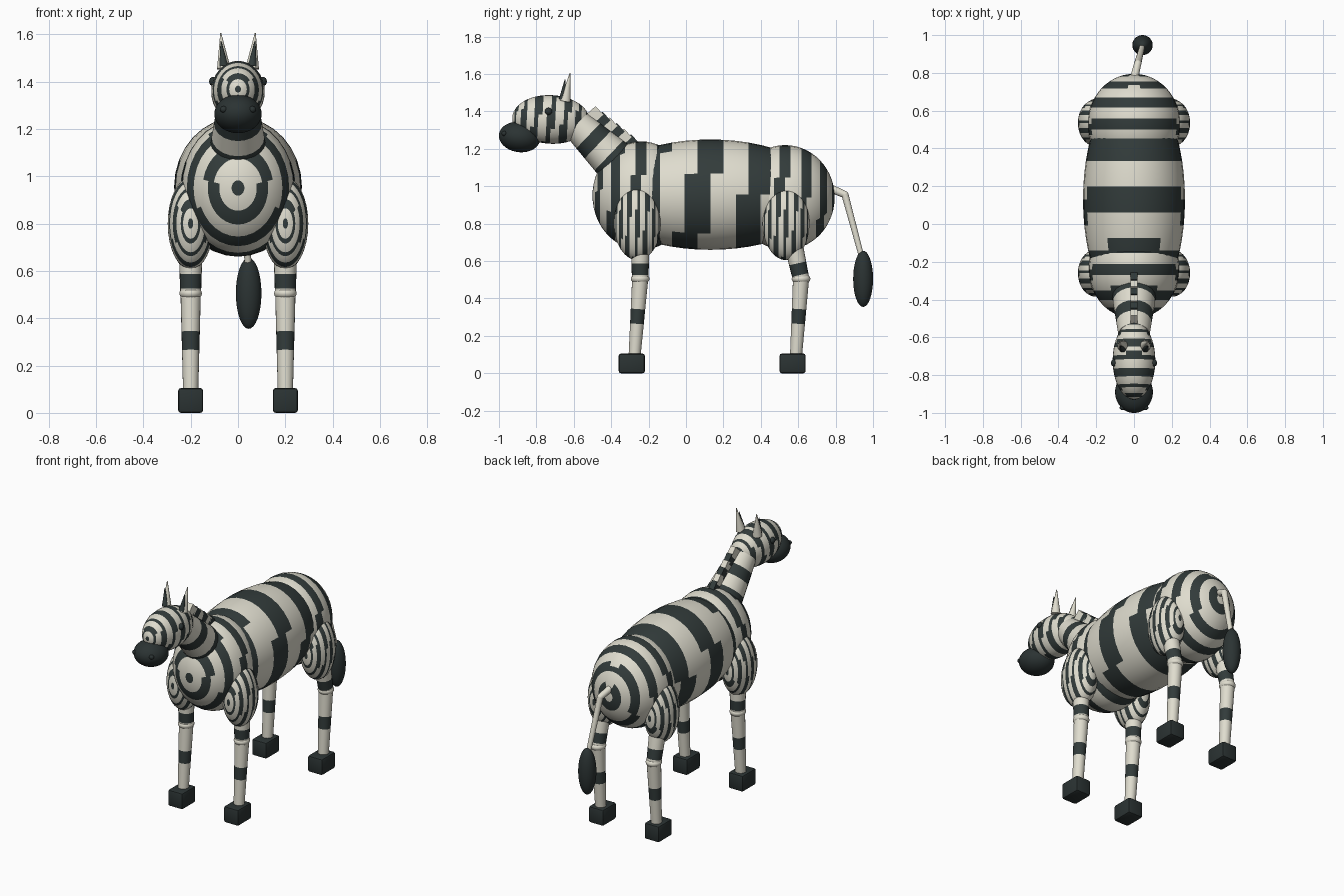
import bpy, bmesh, math
from mathutils import Vector, Matrix

if "Cube" in bpy.data.objects:
    bpy.data.objects.remove(bpy.data.objects["Cube"])


def material(name, colour):
    m = bpy.data.materials.new(name)
    m.use_nodes = True
    m.diffuse_color = (*colour, 1)
    m.node_tree.nodes["Principled BSDF"].inputs["Base Color"].default_value = (*colour, 1)
    return m


CREAM = material("cream coat", (0.74, 0.72, 0.62))
DARK = material("dark stripe", (0.032, 0.044, 0.043))
HOOF = material("hoof and muzzle", (0.024, 0.033, 0.033))


def finish(name, bm, mats, smooth=True):
    bmesh.ops.recalc_face_normals(bm, faces=bm.faces)
    mesh = bpy.data.meshes.new(name)
    bm.to_mesh(mesh)
    bm.free()
    for m in mats:
        mesh.materials.append(m)
    ob = bpy.data.objects.new(name, mesh)
    bpy.context.collection.objects.link(ob)
    if smooth:
        bpy.ops.object.select_all(action="DESELECT")
        ob.select_set(True)
        bpy.context.view_layer.objects.active = ob
        bpy.ops.object.shade_smooth_by_angle(angle=math.radians(40))
    return ob


def ellipsoid(name, centre, radii, mats, stripes=0, tilt=0, segs=32, rings=28):
    """Sphere with its poles along y; stripes are leaning bands of latitude."""
    bm = bmesh.new()
    bmesh.ops.create_uvsphere(bm, u_segments=segs, v_segments=rings, radius=1,
                              matrix=Matrix.Rotation(math.pi / 2, 4, "X"))
    if stripes:
        for f in bm.faces:
            c = f.calc_center_median().normalized()
            phase = stripes * math.acos(-c.y) / math.pi - 0.22 * c.z
            f.material_index = int(abs(phase - round(phase)) < 0.225)
    place = (Matrix.Translation(centre) @ Matrix.Rotation(math.radians(tilt), 4, "X")
             @ Matrix.Diagonal((*radii, 1)))
    bm.transform(place)
    return finish(name, bm, mats)


def limb(name, a, b, ra, rb, cuts=(), mats=(CREAM, DARK), segs=20):
    """Tapered round bar; the colour alternates at each cut (fraction of length)."""
    a, b = Vector(a), Vector(b)
    turn = (b - a).to_track_quat("Z", "Y").to_matrix()
    bm = bmesh.new()
    loops = []
    for t in (0, *cuts, 1):
        r = ra + (rb - ra) * t
        loops.append([bm.verts.new(a.lerp(b, t) + turn @ Vector(
            (r * math.cos(k * math.tau / segs), r * math.sin(k * math.tau / segs), 0)))
            for k in range(segs)])
    for i, (lo, hi) in enumerate(zip(loops, loops[1:])):
        for k in range(segs):
            n = (k + 1) % segs
            bm.faces.new((lo[k], lo[n], hi[n], hi[k])).material_index = i % 2
    bm.faces.new(loops[0])
    bm.faces.new(loops[-1]).material_index = (len(loops) - 2) % 2
    return finish(name, bm, mats)


def box(name, centre, size, mat, tilt=0, bevel=0):
    bm = bmesh.new()
    bmesh.ops.create_cube(bm, size=1)
    bm.transform(Matrix.Translation(centre) @ Matrix.Rotation(math.radians(tilt), 4, "X")
                 @ Matrix.Diagonal((*size, 1)))
    if bevel:
        bmesh.ops.bevel(bm, geom=bm.edges[:], offset=bevel, segments=2,
                        profile=0.5, affect="EDGES")
    return finish(name, bm, [mat], smooth=bool(bevel))


COAT = [CREAM, DARK]

# Body masses
ellipsoid("barrel", (0, 0.13, 0.955), (0.27, 0.62, 0.295), COAT, 6.4)
ellipsoid("chest", (0, -0.24, 0.95), (0.24, 0.26, 0.29), COAT, 6.4)
ellipsoid("rump", (0, 0.53, 0.94), (0.245, 0.265, 0.28), COAT, 6.4)

# Neck and mane
limb("neck", (0, -0.27, 1.03), (0, -0.585, 1.33), 0.135, 0.083,
     (0.28, 0.45, 0.64, 0.80))
for i in range(6):
    t = i / 5
    box(f"mane_tuft_{i + 1}", (0, -0.485 + 0.19 * t, 1.385 - 0.15 * t),
        (0.036, 0.062, 0.06), DARK if i % 2 else CREAM, tilt=-48)

# Head
ellipsoid("head", (0, -0.722, 1.357), (0.113, 0.207, 0.13), COAT, 8, tilt=-3)
ellipsoid("muzzle", (0, -0.89, 1.263), (0.1, 0.111, 0.081), [HOOF], tilt=-8)

# Legs, with paired head details, on both sides
for s, side in ((1, "left"), (-1, "right")):
    ellipsoid(f"{side}_eye", (s * 0.105, -0.735, 1.4), (0.017, 0.02, 0.02), [HOOF],
              segs=16, rings=12)
    ellipsoid(f"{side}_nostril", (s * 0.06, -0.972, 1.282), (0.016, 0.014, 0.014),
              [HOOF], segs=16, rings=12)
    limb(f"{side}_ear", (s * 0.06, -0.645, 1.455), (s * 0.073, -0.62, 1.605),
         0.029, 0.002)
    limb(f"{side}_inner_ear", (s * 0.06, -0.66, 1.465), (s * 0.072, -0.647, 1.57),
         0.019, 0.002, mats=[DARK])

    # part name, muscle, hip, knee, ankle and hoof positions along y
    for part, muscle, hip, knee, ankle, hoof in (
            ("front", -0.26, -0.245, -0.245, -0.275, -0.29),
            ("hind", 0.535, 0.55, 0.615, 0.588, 0.57)):
        x = s * 0.2
        name = f"{side}_{part}"
        ellipsoid(f"{name}_thigh", (x, muscle, 0.8), (0.097, 0.125, 0.195), COAT, 8)
        limb(f"{name}_upper_leg", (x, hip, 0.8), (x, knee, 0.505), 0.054, 0.044,
             (0.72, 0.93))
        ellipsoid(f"{name}_knee", (x, knee, 0.505), (0.048, 0.05, 0.03), [CREAM],
                  segs=20, rings=16)
        limb(f"{name}_lower_leg", (x, knee, 0.505), (x, ankle, 0.09), 0.043, 0.032,
             (0.39, 0.58))
        box(f"{name}_hoof", (x, hoof, 0.0525), (0.106, 0.14, 0.105), HOOF, bevel=0.012)

# Tail
limb("tail_root", (0, 0.77, 0.99), (0.02, 0.85, 0.955), 0.022, 0.019)
ellipsoid("tail_joint", (0.02, 0.85, 0.955), (0.019, 0.019, 0.019), [CREAM],
          segs=16, rings=12)
limb("tail", (0.02, 0.85, 0.955), (0.045, 0.945, 0.6), 0.019, 0.014)
ellipsoid("tail_tuft", (0.045, 0.947, 0.505), (0.054, 0.053, 0.15), [HOOF])
